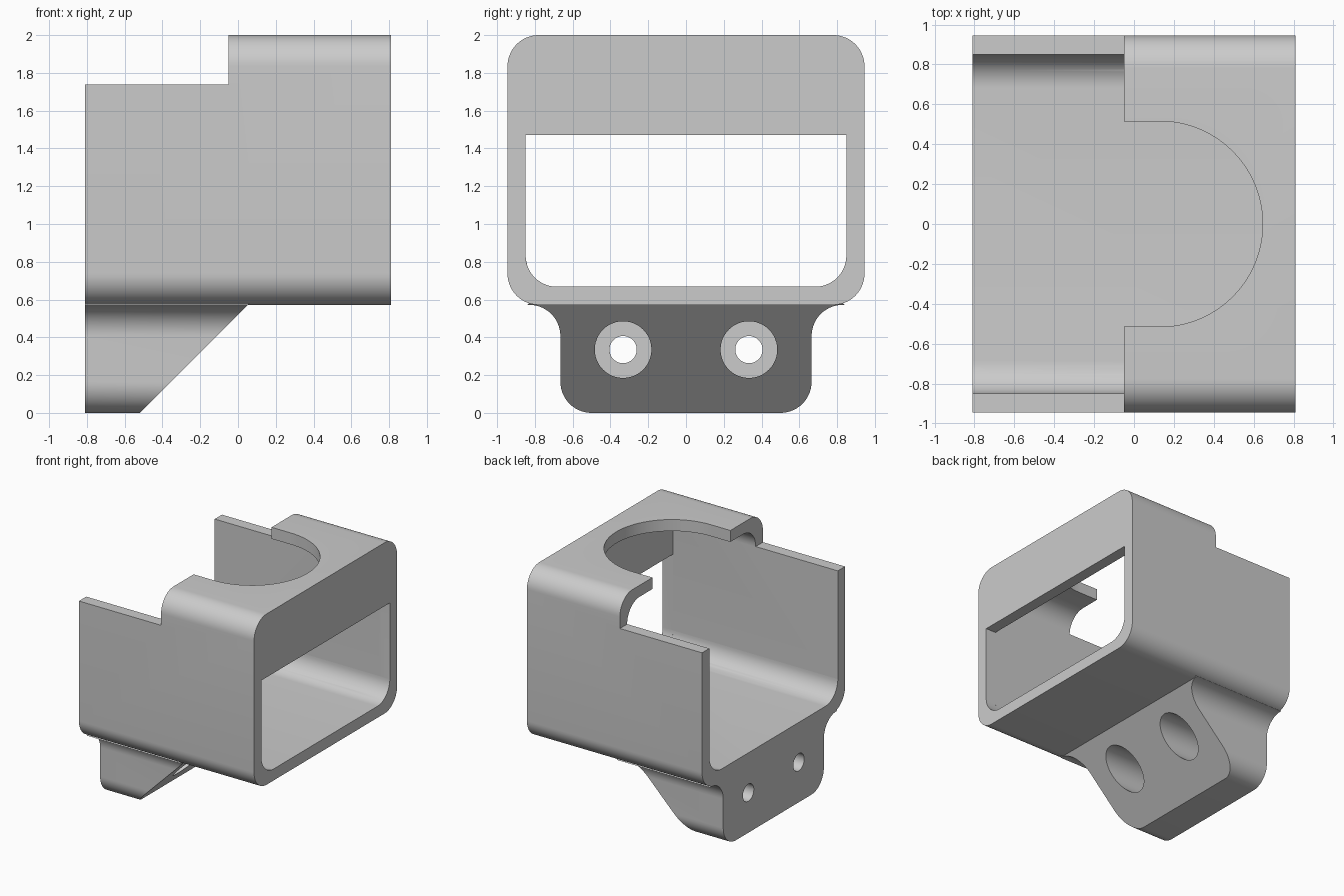
import bpy
import bmesh
from math import cos, sin, tan, tau
from mathutils import Vector

if "Cube" in bpy.data.objects:
    bpy.data.objects.remove(bpy.data.objects["Cube"], do_unlink=True)

grey = bpy.data.materials.new("light_grey")
grey.use_nodes = True
grey.diffuse_color = (0.6, 0.6, 0.6, 1)
grey.node_tree.nodes["Principled BSDF"].inputs["Base Color"].default_value = grey.diffuse_color


def fillet(corners, steps=14):
    """Round each (a, b, radius) corner of a polygon."""
    pts = []
    for i, (a, b, r) in enumerate(corners):
        p = Vector((a, b))
        if r == 0:
            pts.append(p)
            continue
        u = (Vector(corners[i - 1][:2]) - p).normalized()
        v = (Vector(corners[(i + 1) % len(corners)][:2]) - p).normalized()
        half = u.angle(v) / 2
        centre = p + (u + v).normalized() * r / sin(half)
        start = (p + u * r / tan(half) - centre).normalized()
        end = (p + v * r / tan(half) - centre).normalized()
        pts += [centre + start.slerp(end, k / steps).normalized() * r
                for k in range(steps + 1)]
    return pts


def circle(y, z, r, n=48):
    return [(y + r * cos(tau * k / n), z + r * sin(tau * k / n)) for k in range(n)]


def prism(name, pts, axis, lo, hi):
    """Extrude a flat profile along x, y or z."""
    place = {"x": lambda a, b, t: (t, a, b),
             "y": lambda a, b, t: (a, t, b),
             "z": lambda a, b, t: (a, b, t)}[axis]
    bm = bmesh.new()
    ends = [[bm.verts.new(place(a, b, t)) for a, b in pts] for t in (lo, hi)]
    bm.faces.new(ends[0])
    bm.faces.new(ends[1])
    for i in range(len(pts)):
        bm.faces.new((ends[0][i - 1], ends[0][i], ends[1][i], ends[1][i - 1]))
    bmesh.ops.recalc_face_normals(bm, faces=bm.faces)
    mesh = bpy.data.meshes.new(name)
    bm.to_mesh(mesh)
    bm.free()
    mesh.materials.append(grey)
    ob = bpy.data.objects.new(name, mesh)
    bpy.context.collection.objects.link(ob)
    return ob


def combine(target, tool, operation="DIFFERENCE"):
    """Apply a boolean and remove the tool object."""
    mod = target.modifiers.new("boolean", "BOOLEAN")
    mod.operation = operation
    mod.solver = "EXACT"
    mod.object = tool
    bpy.context.view_layer.objects.active = target
    bpy.ops.object.modifier_apply(modifier=mod.name)
    bpy.data.objects.remove(tool, do_unlink=True)


def rect(a0, a1, b0, b1, low_r=0, high_r=0):
    return fillet([(a0, b0, low_r), (a1, b0, low_r), (a1, b1, high_r), (a0, b1, high_r)])


END, SIDE, BOTTOM, WALL, R = 0.81, 0.945, 0.572, 0.096, 0.165
INNER, FLOOR = SIDE - WALL, BOTTOM + WALL

# Outer housing
housing = prism("housing", rect(-SIDE, SIDE, BOTTOM, 2, R, R), "x", -END, END)

# Mounting tab with flared shoulders, sloped back and counterbored holes
outline = [(-0.665, 0, R), (0.665, 0, R), (0.665, BOTTOM, R),
           (0.84, BOTTOM, 0), (0.78, 0.62, 0), (-0.78, 0.62, 0),
           (-0.84, BOTTOM, 0), (-0.665, BOTTOM, R)]
tab = prism("mounting_tab", fillet(outline), "x", -END, 0.3)
combine(tab, prism("slope_cutter", [(-0.62, -0.1), (0.5, -0.1), (0.5, 1.02)], "y", -1, 1))
for y in (-0.333, 0.333):
    combine(tab, prism("screw_hole", circle(y, 0.335, 0.072), "x", -1, 0.5))
    combine(tab, prism("counterbore", circle(y, 0.335, 0.15), "x", -0.71, 0.5))
combine(housing, tab, "UNION")

# Hollow interior, open at one end
combine(housing, prism("cavity", rect(-INNER, INNER, FLOOR, 2 - WALL, R, R),
                       "x", -1, END - WALL))

# Window in the closed end
combine(housing, prism("window", rect(-INNER, INNER, FLOOR, 1.47, R), "x", 0.5, 1))

# Lowered side walls near the open end
combine(housing, prism("step_cutter", rect(-1, -0.05, 1.738, 2.2), "y", -1.2, 1.2))

# Round-ended slot in the roof
S = 0.515
slot = [(-0.3, -S)] + [(0.13 + S * sin(tau * k / 96), -S * cos(tau * k / 96))
                       for k in range(49)] + [(-0.3, S)]
combine(housing, prism("roof_slot", slot, "z", 1.8, 2.2))

# Smooth rounds with crisp edges
bpy.ops.object.select_all(action="DESELECT")
housing.select_set(True)
bpy.context.view_layer.objects.active = housing
bpy.ops.object.shade_smooth_by_angle()
